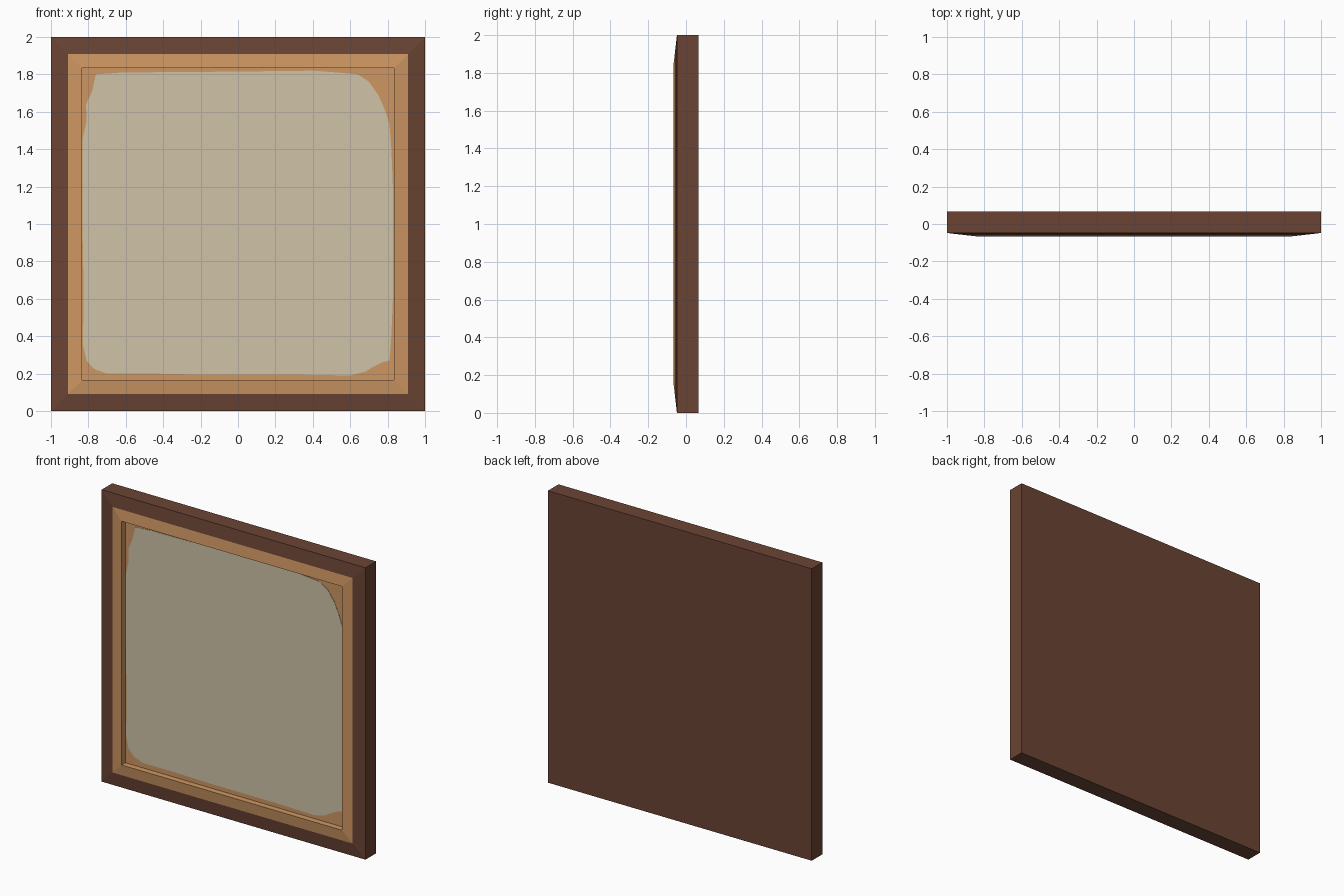
import bpy, bmesh

if "Cube" in bpy.data.objects:
    bpy.data.objects.remove(bpy.data.objects["Cube"])


def material(name, srgb):
    m = bpy.data.materials.new(name)
    lin = [((c / 255 + 0.055) / 1.055) ** 2.4 for c in srgb]
    m.diffuse_color = (*lin, 1)
    m.use_nodes = True
    m.node_tree.nodes["Principled BSDF"].inputs["Base Color"].default_value = m.diffuse_color
    return m


BROWN = material("dark brown wood", (106, 68, 52))
ORANGE = material("tan trim", (205, 150, 98))
CREAM = material("cream paper", (208, 196, 168))


def make_object(name, bm, mats):
    bmesh.ops.recalc_face_normals(bm, faces=bm.faces)
    me = bpy.data.meshes.new(name)
    bm.to_mesh(me)
    bm.free()
    for m in mats:
        me.materials.append(m)
    ob = bpy.data.objects.new(name, me)
    bpy.context.collection.objects.link(ob)
    return ob


PANEL_Y = -0.026

# Frame: nested square rings (half size, y), from the back edge to the recess
rings = [(1, 0.067), (1, -0.048), (0.91, -0.0584), (0.835, -0.067), (0.835, PANEL_Y)]
bm = bmesh.new()
loops = [[bm.verts.new((sx * h, y, 1 + sz * h))
          for sx, sz in ((-1, -1), (1, -1), (1, 1), (-1, 1))] for h, y in rings]
bm.faces.new(loops[0])                       # back board
bm.faces.new(loops[-1]).material_index = 1   # recessed panel
for k, (a, b) in enumerate(zip(loops, loops[1:])):
    for i in range(4):
        j = (i + 1) % 4
        f = bm.faces.new((a[i], a[j], b[j], b[i]))
        f.material_index = 1 if k >= 2 else 0
make_object("picture_frame", bm, [BROWN, ORANGE])

# Worn paper sheet: thin plate with an irregular outline on the panel
outline = [(-.76, 1.80), (-.62, 1.81), (0, 1.815), (.4, 1.82), (.53, 1.81), (.64, 1.80),
           (.70, 1.76), (.75, 1.69), (.79, 1.60), (.81, 1.53), (.82, 1.40), (.828, 1.2),
           (.828, .6), (.82, .4), (.81, .27), (.77, .26), (.72, .235), (.68, .21),
           (.60, .19), (.3, .195), (-.2, .195), (-.45, .20), (-.70, .20), (-.77, .225),
           (-.81, .27), (-.828, .35), (-.826, .7), (-.832, 1.0), (-.832, 1.45),
           (-.81, 1.55), (-.812, 1.64), (-.78, 1.71)]
bm = bmesh.new()
face = bm.faces.new([bm.verts.new((x, PANEL_Y, z)) for x, z in outline])
front = bmesh.ops.extrude_face_region(bm, geom=[face])
bmesh.ops.translate(bm, vec=(0, -0.002, 0),
                    verts=[v for v in front["geom"] if isinstance(v, bmesh.types.BMVert)])
make_object("paper_sheet", bm, [CREAM])
